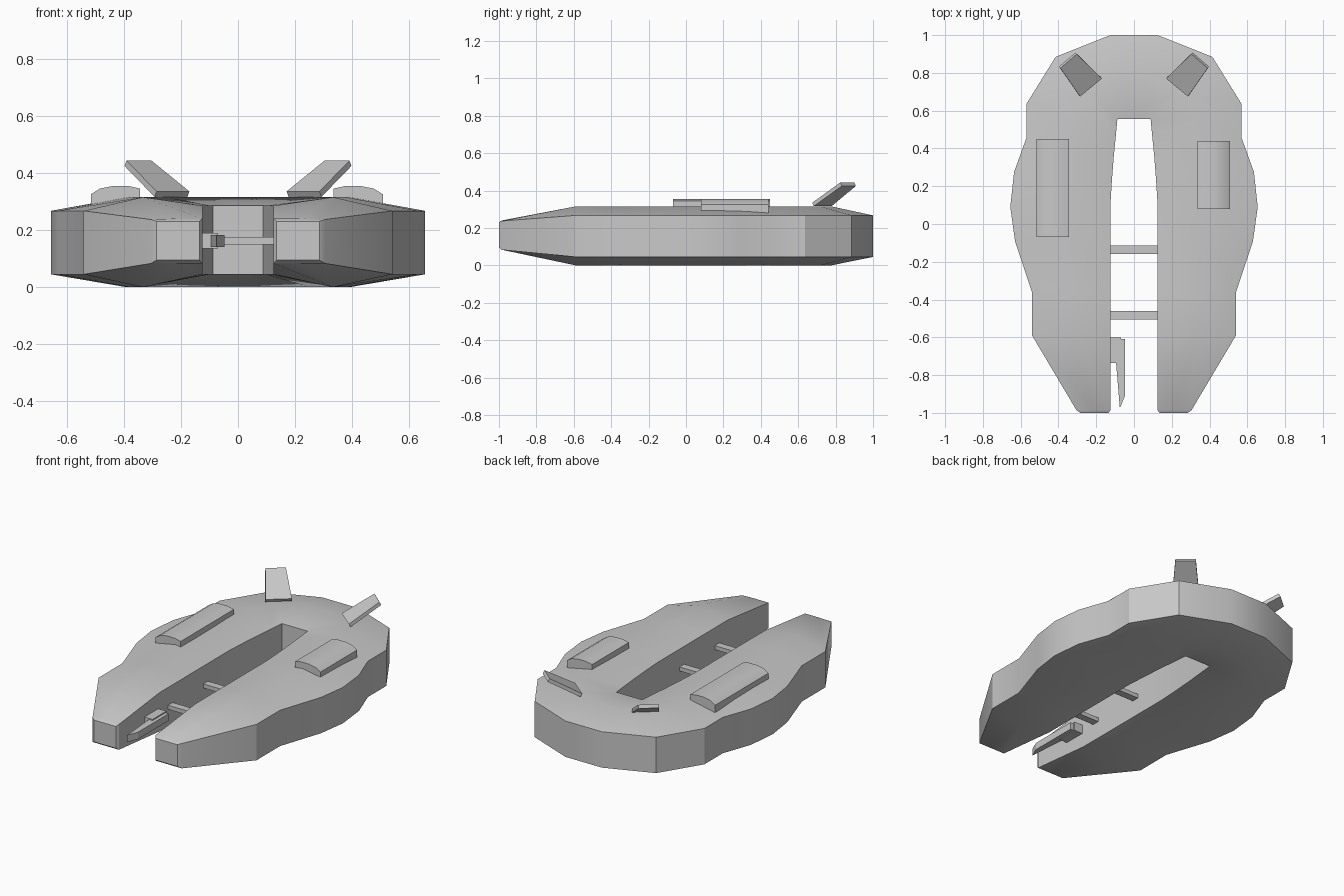
import bpy, bmesh
from mathutils import Vector
from math import radians

cube = bpy.data.objects.get("Cube")
if cube:
    bpy.data.objects.remove(cube, do_unlink=True)

grey = bpy.data.materials.new("hull grey")
grey.use_nodes = True
grey.diffuse_color = (0.58, 0.58, 0.58, 1)
bsdf = next(n for n in grey.node_tree.nodes if n.type == "BSDF_PRINCIPLED")
bsdf.inputs["Base Color"].default_value = grey.diffuse_color


def loft(name, rings, smooth=False):
    """Skin a list of equal-length point rings and cap both ends."""
    bm = bmesh.new()
    rows = [[bm.verts.new(p) for p in ring] for ring in rings]
    count = len(rows[0])
    for a, b in zip(rows, rows[1:]):
        for i in range(count):
            j = (i + 1) % count
            bm.faces.new((a[i], a[j], b[j], b[i]))
    bm.faces.new(rows[0])
    bm.faces.new(rows[-1])
    bmesh.ops.recalc_face_normals(bm, faces=bm.faces)
    mesh = bpy.data.meshes.new(name)
    bm.to_mesh(mesh)
    bm.free()
    mesh.materials.append(grey)
    obj = bpy.data.objects.new(name, mesh)
    bpy.context.collection.objects.link(obj)
    if smooth:
        bpy.ops.object.select_all(action="DESELECT")
        obj.select_set(True)
        bpy.context.view_layer.objects.active = obj
        bpy.ops.object.shade_smooth_by_angle(angle=radians(30))
    return obj


def plate(name, outline, z0, z1):
    return loft(name, [[(x, y, z) for x, y in outline] for z in (z0, z1)])


def box(name, x0, x1, y0, y1, z0, z1):
    return plate(name, [(x0, y0), (x1, y0), (x1, y1), (x0, y1)], z0, z1)


# Horseshoe hull: each station pairs an outer rim point with a slot rim point
def section(outer, inner, heights):
    o, i = Vector(outer), Vector(inner)
    ridge = (o + i) / 2
    z_out, z_ridge, z_in, low_in, low_ridge, low_out = heights
    return [(*o, z_out), (*ridge, z_ridge), (*i, z_in),
            (*i, low_in), (*ridge, low_ridge), (*o, low_out)]


body = (.267, .315, .285, .045, 0, .045)
nose = (.237, .24, .24, .083, .083, .083)
tip = (.23, .23, .23, .095, .095, .095)
stations = [
    ((.285, -1), (.135, -1), tip),
    ((.305, -.985), (.125, -.985), nose),
    ((.54, -.59), (.125, -.59), body),
    ((.54, -.36), (.125, -.36), body),
    ((.63, -.09), (.125, -.09), body),
    ((.655, .09), (.125, .1), body),
    ((.635, .275), (.117, .23), body),
    ((.57, .455), (.107, .36), body),
    ((.57, .635), (.097, .46), body),
    ((.415, .885), (.088, .555), body),
    ((.125, 1), (.03, .555), body),
]
half = [section(*s) for s in stations]
other = [[(-x, y, z) for x, y, z in ring] for ring in reversed(half)]
loft("hull", half + other, smooth=True)

# Rounded roof pods, longer on the right
pod = [(.335, .28), (.335, .345), (.375, .354), (.43, .354),
       (.475, .345), (.507, .325), (.507, .28)]
for name, side, shift, y0, y1 in (("left_pod", 1, 0, .08, .44),
                                  ("right_pod", -1, .008, -.07, .45)):
    loft(name, [[(side * (x + shift), y, z) for x, z in pod] for y in (y0, y1)],
         smooth=True)

# Tapered tail fins leaning outward and back
fin = [(.17, .77, .335), (.285, .675, .335), (.39, .825, .443), (.303, .9, .443)]
drop = Vector((.007, .008, -.019))
for name, side in (("left_fin", 1), ("right_fin", -1)):
    layers = [[Vector(p) for p in fin], [Vector(p) + drop for p in fin]]
    loft(name, [[(side * p.x, p.y, p.z) for p in layer] for layer in layers])

# Struts across the slot
for name, y in (("front_strut", -.505), ("rear_strut", -.16)):
    box(name, -.13, .13, y, y + .045, .15, .175)

# Small blade on a bracket inside the right prong
box("blade_bracket", -.13, -.07, -.735, -.6, .135, .19)
plate("blade", [(-.095, -.735), (-.075, -.975), (-.048, -.91),
                (-.048, -.61), (-.085, -.61)], .14, .183)
